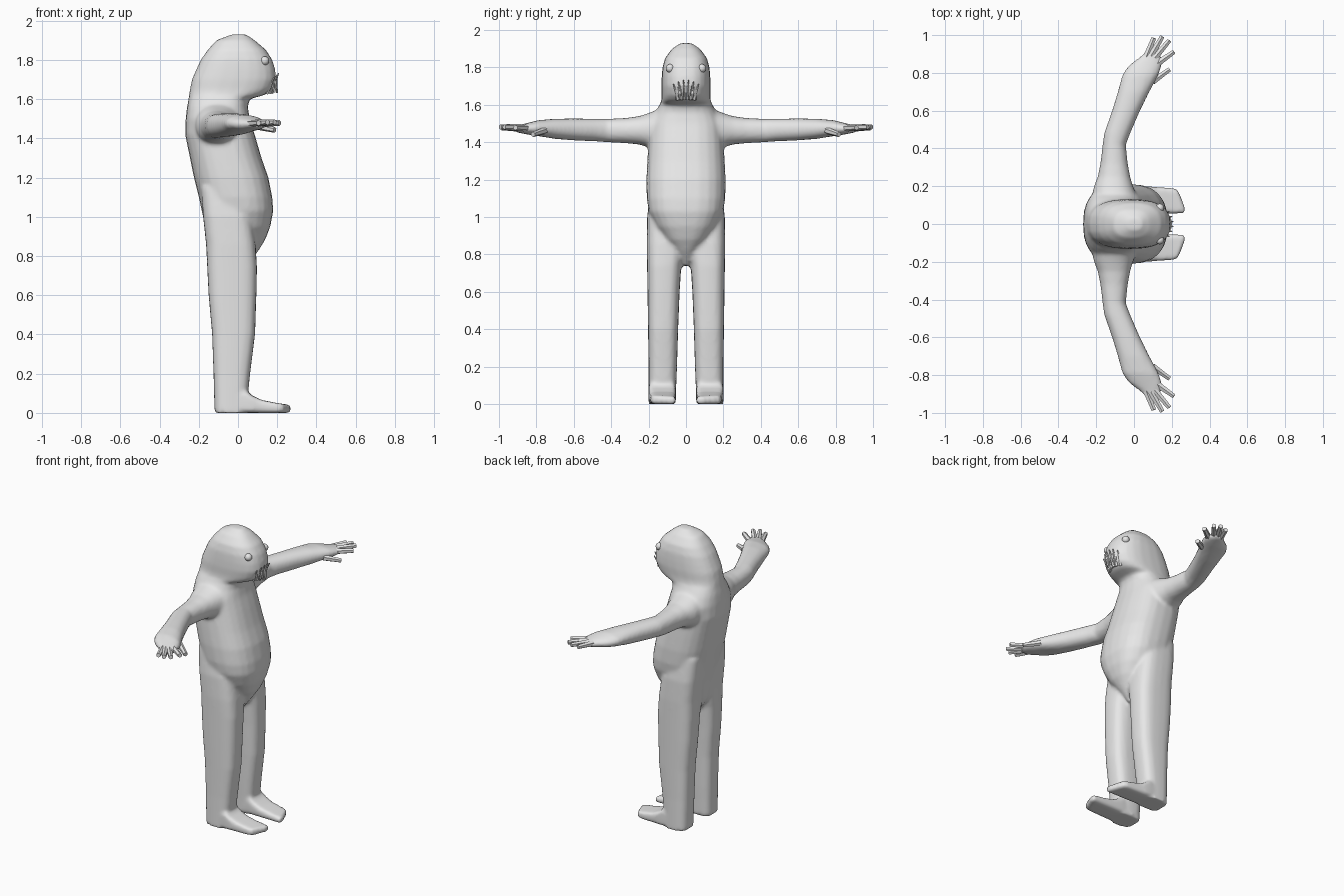
import bpy, bmesh, math
from mathutils import Vector, Matrix

if "Cube" in bpy.data.objects:
    bpy.data.objects.remove(bpy.data.objects["Cube"])

grey = bpy.data.materials.new("plain grey")
grey.diffuse_color = (0.8, 0.8, 0.8, 1)
grey.use_nodes = True
grey.node_tree.nodes["Principled BSDF"].inputs["Base Color"].default_value = grey.diffuse_color


def finish(name, bm, angle=40):
    bmesh.ops.recalc_face_normals(bm, faces=bm.faces)
    mesh = bpy.data.meshes.new(name)
    bm.to_mesh(mesh)
    bm.free()
    mesh.materials.append(grey)
    ob = bpy.data.objects.new(name, mesh)
    bpy.context.collection.objects.link(ob)
    bpy.ops.object.select_all(action='DESELECT')
    ob.select_set(True)
    bpy.context.view_layer.objects.active = ob
    bpy.ops.object.shade_smooth_by_angle(angle=math.radians(angle))
    return ob


def oval(a0, a1, b0, b1, power, n=24):
    """Rounded-square outline filling the range a0..a1 by b0..b1."""
    pts = []
    for i in range(n):
        t = 2 * math.pi * i / n
        c, s = math.cos(t), math.sin(t)
        u = math.copysign(abs(c) ** (2 / power), c)
        v = math.copysign(abs(s) ** (2 / power), s)
        pts.append(((a0 + a1) / 2 + u * (a1 - a0) / 2,
                    (b0 + b1) / 2 + v * (b1 - b0) / 2))
    return pts


def loft(bm, rings):
    rows = [[bm.verts.new(p) for p in r] for r in rings]
    n = len(rows[0])
    for r, q in zip(rows, rows[1:]):
        for i in range(n):
            bm.faces.new((r[i], r[(i + 1) % n], q[(i + 1) % n], q[i]))
    bm.faces.new(rows[0][::-1])
    bm.faces.new(rows[-1])


def rod(bm, a, b, ra, rb, sides=6):
    """Tapered rod from a to b."""
    a, b = Vector(a), Vector(b)
    d = b - a
    m = Matrix.Translation((a + b) / 2) @ d.to_track_quat('Z', 'Y').to_matrix().to_4x4()
    bmesh.ops.create_cone(bm, cap_ends=True, segments=sides, radius1=ra,
                          radius2=rb, depth=d.length, matrix=m)


body = bmesh.new()

# Torso and head: z, back x, front x, half width
TORSO = [
    (.74, -.10, .04, .02), (.82, -.15, .10, .07), (.88, -.16, .138, .12),
    (.95, -.168, .165, .165), (1.03, -.185, .18, .20), (1.1, -.2, .175, .21),
    (1.2, -.225, .155, .212), (1.3, -.245, .12, .207), (1.42, -.27, .085, .20),
    (1.5, -.267, .06, .195), (1.56, -.26, .05, .165), (1.6, -.252, .06, .142),
    (1.622, -.25, .14, .132), (1.65, -.245, .175, .13), (1.7, -.235, .195, .132),
    (1.75, -.213, .19, .13), (1.8, -.19, .175, .126), (1.85, -.155, .143, .112),
    (1.9, -.11, .085, .075), (1.93, -.03, .04, .03)]
loft(body, [[(x, y, z) for x, y in oval(x0, x1, -w, w, 2.5)]
            for z, x0, x1, w in TORSO])

# Leg: z, back x, front x, inner y, outer y
LEG = [(0, -.12, .05, .055, .2), (.1, -.122, .052, .052, .2),
       (.2, -.125, .062, .048, .2), (.4, -.132, .087, .042, .203),
       (.6, -.15, .094, .034, .206), (.74, -.157, .097, .025, .208),
       (.86, -.163, .09, .0, .21), (1.0, -.178, .07, .0, .208),
       (1.15, -.19, .03, .02, .19)]
# Foot: x, height, inner y, outer y
FOOT = [(-.06, .11, .06, .195), (.04, .115, .055, .2), (.07, .09, .055, .2),
        (.12, .066, .055, .195), (.2, .05, .055, .19), (.228, .046, .055, .185),
        (.25, .043, .055, .14), (.268, .04, .055, .09)]
# Arm: y, back x, front x, bottom z, top z
ARM = [(.08, -.22, .01, 1.37, 1.58), (.16, -.22, .01, 1.36, 1.572),
       (.2, -.212, -.005, 1.372, 1.556), (.25, -.192, -.02, 1.388, 1.54),
       (.32, -.178, -.033, 1.395, 1.53), (.42, -.166, -.043, 1.4, 1.525),
       (.48, -.158, -.02, 1.405, 1.526), (.6, -.116, .032, 1.41, 1.527),
       (.7, -.086, .082, 1.418, 1.526), (.79, -.062, .13, 1.433, 1.518),
       (.84, -.028, .148, 1.44, 1.505), (.88, .025, .148, 1.448, 1.495),
       (.915, .065, .125, 1.455, 1.49)]
for s in (-1, 1):
    loft(body, [[(x, s * y, z) for x, y in oval(x0, x1, y0, y1, 3)]
                for z, x0, x1, y0, y1 in LEG])
    loft(body, [[(x, s * y, z) for y, z in oval(y0, y1, 0, h, 6)]
                for x, h, y0, y1 in FOOT])
    loft(body, [[(x, s * y, z) for x, z in oval(x0, x1, z0, z1, 2.2)]
                for y, x0, x1, z0, z1 in ARM])

# Fuse the limbs into one skin
skin = finish("body", body, 60)
remesh = skin.modifiers.new("fuse", 'REMESH')
remesh.mode = 'VOXEL'
remesh.voxel_size = 0.011
remesh.use_smooth_shade = True
smooth = skin.modifiers.new("soften", 'SMOOTH')
smooth.factor = 0.5
smooth.iterations = 5

# Fingers and thumb: base and tip
FINGERS = [((.065, .885, 1.475), (.105, .985, 1.478)),
           ((.09, .89, 1.478), (.15, .993, 1.482)),
           ((.11, .88, 1.478), (.187, .972, 1.482)),
           ((.125, .85, 1.475), (.212, .912, 1.478)),
           ((.10, .755, 1.462), (.187, .818, 1.442))]
for side, s in (("right", -1), ("left", 1)):
    bm = bmesh.new()
    for a, b in FINGERS:
        rod(bm, (a[0], s * a[1], a[2]), (b[0], s * b[1], b[2]), .019, .014)
    finish(side + "_fingers", bm)

    # Eye
    bm = bmesh.new()
    bmesh.ops.create_uvsphere(bm, u_segments=16, v_segments=10, radius=.023,
                              matrix=Matrix.Translation((.136, s * .085, 1.795)))
    finish(side + "_eye", bm)

# Teeth: a fan of lower fangs and shorter upper ones between them
bm = bmesh.new()
for k in (-2.5, -1.5, -.5, .5, 1.5, 2.5):
    bend = .0035 * k * k
    rod(bm, (.165 - bend, k * .017, 1.63), (.208 - bend, k * .027, 1.733 - bend),
        .013, .003)
for k in range(-2, 3):
    bend = .004 * k * k
    rod(bm, (.19 - bend, k * .022, 1.7), (.2 - bend, k * .016, 1.63), .012, .003)
finish("teeth", bm)
